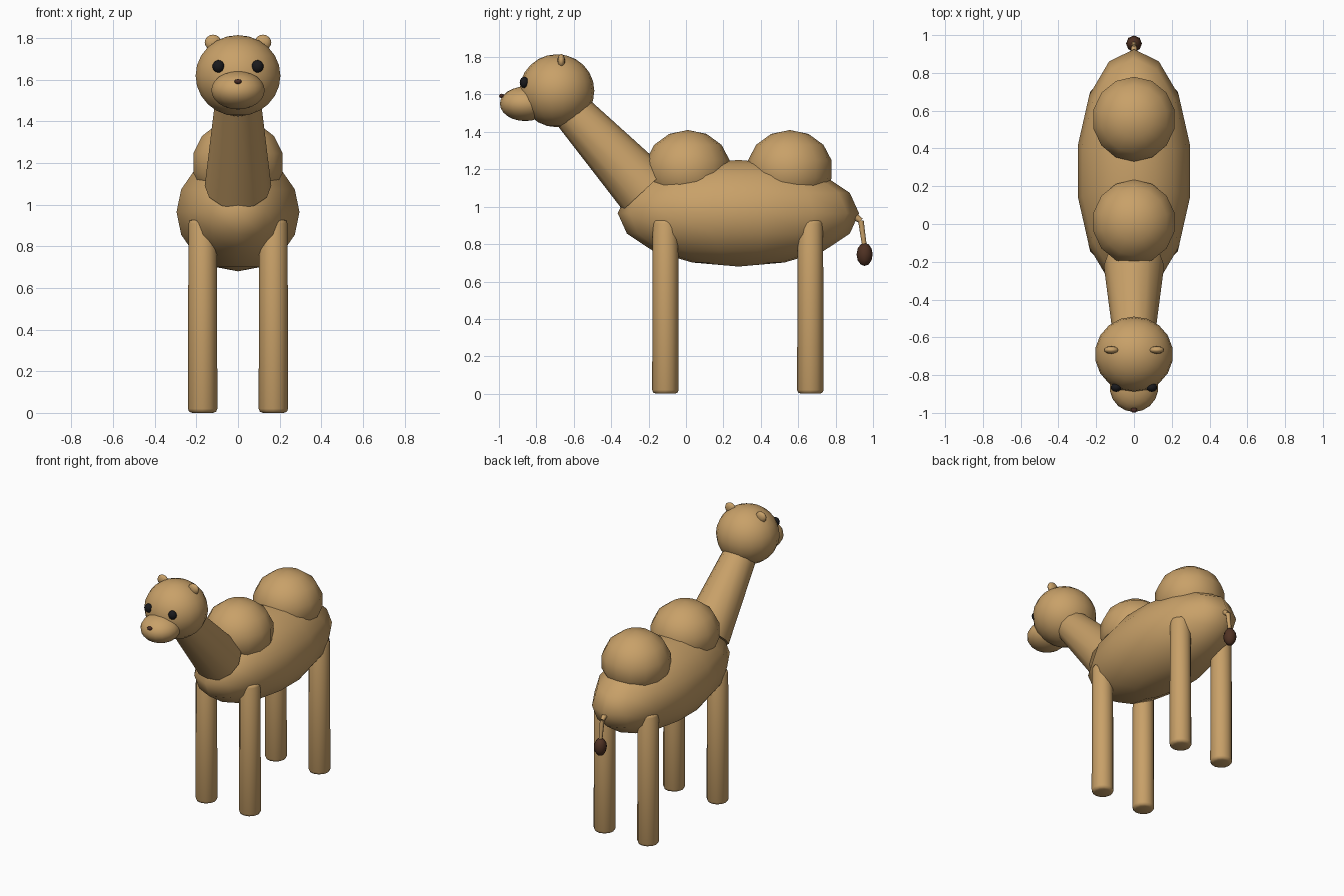
import bpy, bmesh, math
from mathutils import Matrix, Vector

cube = bpy.data.objects.get("Cube")
if cube:
    bpy.data.objects.remove(cube, do_unlink=True)


def material(name, rgb):
    m = bpy.data.materials.new(name)
    m.use_nodes = True
    m.diffuse_color = (*rgb, 1)
    m.node_tree.nodes["Principled BSDF"].inputs["Base Color"].default_value = (*rgb, 1)
    return m


TAN = material("tan fur", (0.58, 0.355, 0.14))
BROWN = material("dark brown hair", (0.08, 0.032, 0.017))
BLACK = material("eye black", (0.01, 0.01, 0.012))
NOSE = material("nose brown", (0.07, 0.025, 0.018))


def finish(bm, name, mat, angle=60):
    """Turn a bmesh into a smooth shaded object."""
    mesh = bpy.data.meshes.new(name)
    bm.to_mesh(mesh)
    bm.free()
    mesh.materials.append(mat)
    ob = bpy.data.objects.new(name, mesh)
    bpy.context.collection.objects.link(ob)
    bpy.ops.object.select_all(action='DESELECT')
    ob.select_set(True)
    bpy.context.view_layer.objects.active = ob
    bpy.ops.object.shade_smooth_by_angle(angle=math.radians(angle))
    return ob


def ellipsoid(name, center, radii, mat=TAN, segments=14, rings=8):
    bm = bmesh.new()
    matrix = Matrix.Translation(center) @ Matrix.Diagonal((*radii, 1))
    bmesh.ops.create_uvsphere(bm, u_segments=segments, v_segments=rings,
                              radius=1, matrix=matrix)
    return finish(bm, name, mat, 180)


def limb(name, start, end, r1, r2, segments=12, bevel=0):
    """Tapered cylinder between two points, with optional rounded rims."""
    start, end = Vector(start), Vector(end)
    axis = end - start
    matrix = (Matrix.Translation((start + end) / 2)
              @ axis.to_track_quat('Z', 'Y').to_matrix().to_4x4())
    bm = bmesh.new()
    bmesh.ops.create_cone(bm, cap_ends=True, segments=segments, radius1=r1,
                          radius2=r2, depth=axis.length, matrix=matrix)
    if bevel:
        rims = [e for e in bm.edges
                if any(len(f.verts) > 4 for f in e.link_faces)]
        bmesh.ops.bevel(bm, geom=rims, offset=bevel, segments=2,
                        profile=0.5, affect='EDGES')
    return finish(bm, name, TAN)


# Body and humps
ellipsoid("body", (0, 0.28, 0.965), (0.303, 0.645, 0.285))
for name, y in (("front_hump", 0.01), ("rear_hump", 0.555)):
    ellipsoid(name, (0, y, 1.2), (0.226, 0.23, 0.21), rings=7)

# Neck and head
limb("neck", (0, -0.22, 1.09), (0, -0.60, 1.50), 0.16, 0.11)
ellipsoid("head", (0, -0.69, 1.62), (0.207, 0.2, 0.195), segments=18, rings=12)
ellipsoid("snout", (0, -0.86, 1.55), (0.13, 0.135, 0.092), segments=18, rings=12)
ellipsoid("nose", (0, -0.985, 1.592), (0.018, 0.014, 0.012), NOSE, 10, 6)

# Paired parts
for side, s in (("left", 1), ("right", -1)):
    ellipsoid(side + "_eye", (s * 0.094, -0.865, 1.665), (0.029, 0.024, 0.03), BLACK, 12, 8)
    ellipsoid(side + "_ear", (s * 0.12, -0.667, 1.78), (0.04, 0.02, 0.037), TAN, 12, 8)
    for end, y in (("front", -0.11), ("rear", 0.665)):
        limb(f"{side}_{end}_leg", (s * 0.17, y, 0), (s * 0.17, y, 0.93),
             0.071, 0.068, bevel=0.02)

# Bent tail with a tuft of hair
path = [(0, 0.88, 0.965), (0, 0.935, 0.925), (0, 0.957, 0.77)]
limb("tail_root", path[0], path[1], 0.022, 0.015, 8)
limb("tail", path[1], path[2], 0.015, 0.012, 8)
ellipsoid("tail_tuft", (0, 0.955, 0.745), (0.042, 0.043, 0.062), BROWN, 8, 6)
